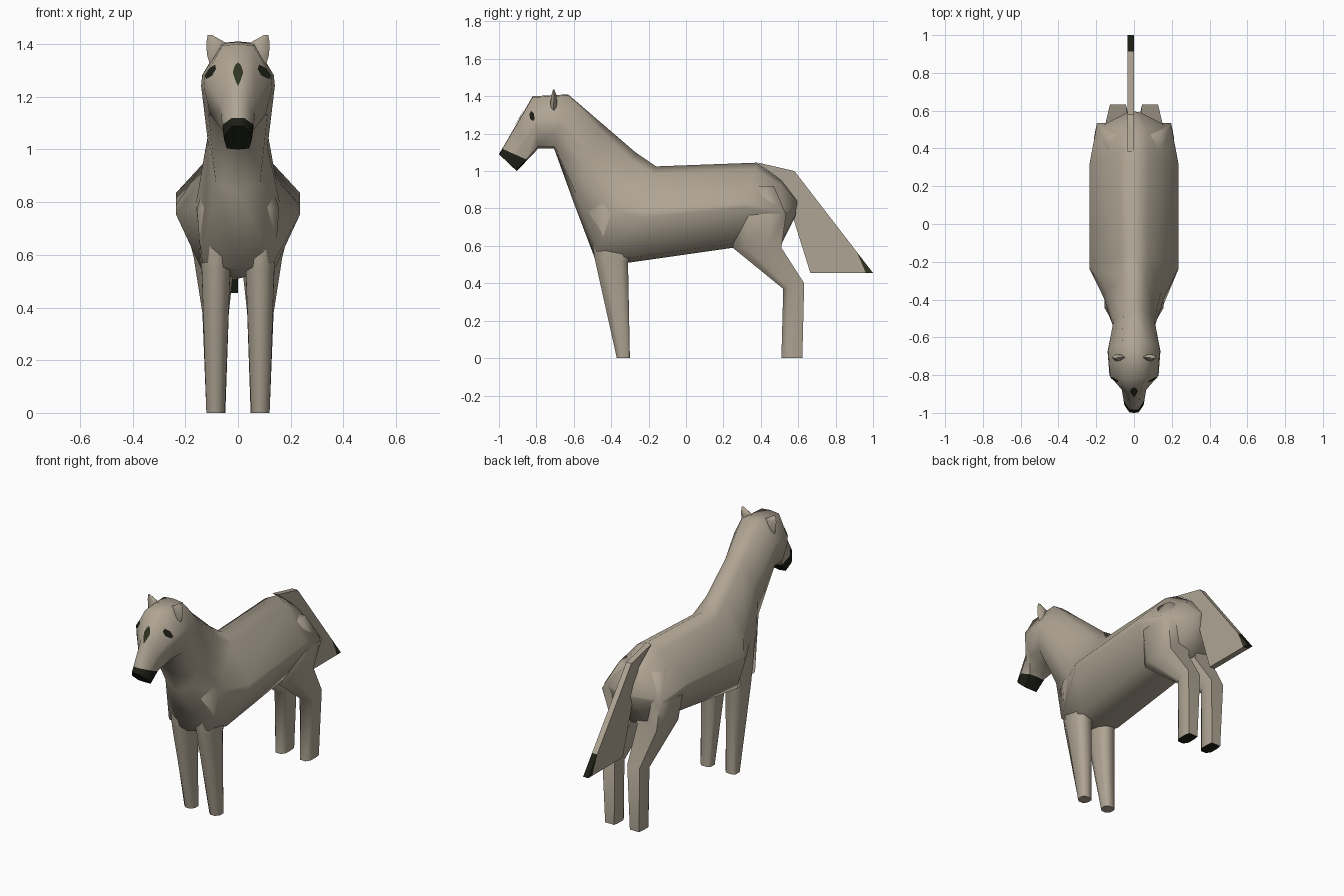
import bpy, bmesh
from mathutils import Vector
from mathutils.bvhtree import BVHTree

if "Cube" in bpy.data.objects:
    bpy.data.objects.remove(bpy.data.objects["Cube"])


def material(name, col):
    m = bpy.data.materials.new(name)
    m.diffuse_color = (*col, 1)
    m.use_nodes = True
    m.node_tree.nodes["Principled BSDF"].inputs["Base Color"].default_value = m.diffuse_color
    return m


MATS = [material("tan coat", (0.43, 0.375, 0.295)),
        material("near black", (0.012, 0.014, 0.008)),
        material("dark olive", (0.028, 0.033, 0.014))]


def closed(half):
    """Mirror a half cross-section into a full loop."""
    return half + [(-u, t) for u, t in reversed(half) if u]


# Cross-sections: u = sideways (-1..1), t = bottom to top (0..1)
TRUNK = closed([(0, 1), (.32, .92), (1, .54), (1, .47), (.57, .05), (0, 0)])
CHEST = closed([(0, 1), (.4, .92), (.9, .62), (1, .45), (.85, .06), (0, 0)])
NECK = closed([(0, 1), (.5, .92), (.97, .6), (1, .42), (.75, .1), (0, 0)])
HEAD = closed([(0, 1), (.45, .98), (.97, .56), (1, .42), (.8, .04), (0, 0)])
LEG = closed([(.4, 1), (1, .72), (1, .2), (.6, 0)])
HIND = closed([(.5, 1), (1, .75), (1, .3), (.85, 0)])
LENS = closed([(.4, 1), (1, .5), (.4, 0)])


def ring(profile, top, bottom, x0, x1):
    """Cross-section spanning top-bottom (y, z) and x0-x1."""
    a, b = Vector((0, *top)), Vector((0, *bottom))
    c, w = (x0 + x1) / 2, (x1 - x0) / 2
    return [b.lerp(a, t) + Vector((c + u * w, 0, 0)) for u, t in profile]


def loft(bm, rings):
    vs = [[bm.verts.new(p) for p in r] for r in rings]
    n = len(vs[0])
    for r, s in zip(vs, vs[1:]):
        for i in range(n):
            j = (i + 1) % n
            bm.faces.new((r[i], r[j], s[j], s[i]))
    bm.faces.new(vs[0])
    bm.faces.new(vs[-1][::-1])
    bmesh.ops.recalc_face_normals(bm, faces=bm.faces)


def finish(bm, name, angle=1.25):
    me = bpy.data.meshes.new(name)
    bm.to_mesh(me)
    ob = bpy.data.objects.new(name, me)
    bpy.context.collection.objects.link(ob)
    for m in MATS:
        me.materials.append(m)
    bpy.ops.object.select_all(action='DESELECT')
    ob.select_set(True)
    bpy.context.view_layer.objects.active = ob
    bpy.ops.object.shade_smooth_by_angle(angle=angle)
    return ob


def cut(bm, faces, co, no):
    geom = set(faces)
    for f in faces:
        geom.update(f.edges)
        geom.update(f.verts)
    bmesh.ops.bisect_plane(bm, geom=list(geom), plane_co=co, plane_no=no)


# Body, neck and head in one loft from rump to nose: profile, top, bottom, half-width
sections = [
    (TRUNK, (.595, .84), (.585, .76), .035),
    (TRUNK, (.51, .95), (.505, .60), .20),
    (TRUNK, (.38, 1.045), (.25, .59), .235),
    (TRUNK, (-.16, 1.025), (-.31, .51), .235),
    (CHEST, (-.27, 1.10), (-.49, .54), .16),
    (NECK, (-.45, 1.255), (-.60, .83), .112),
    (HEAD, (-.63, 1.41), (-.705, 1.12), .14),
    (HEAD, (-.82, 1.40), (-.79, 1.12), .13),
    (HEAD, (-.90, 1.262), (-.85, 1.057), .066),
    (HEAD, (-1.0, 1.09), (-.905, 1.0), .053),
]
body = bmesh.new()
loft(body, [ring(p, t, b, -w, w) for p, t, b, w in sections])
# Dark muzzle below a slanted cut
nose_co, nose_no = Vector((0, -.93, 1.096)), Vector((0, .45, 1))
cut(body, [f for f in body.faces if f.calc_center_median().y < -.82], nose_co, nose_no)
for f in body.faces:
    c = f.calc_center_median()
    if c.y < -.84 and (c - nose_co).dot(nose_no) < 0:
        f.material_index = 1
finish(body, "body_neck_head")
tree = BVHTree.FromBMesh(body)


# Painted marks: thin plates laid on the head surface
def mark(name, starts, direction, mat):
    bm = bmesh.new()
    d = Vector(direction)
    vs = []
    for p in starts:
        hit = tree.ray_cast(Vector(p), d)
        if hit[0] is not None:
            vs.append(bm.verts.new(hit[0] - d * .005))
    for i in range(1, len(vs)):
        j = i + 1 if i + 1 < len(vs) else 1
        f = bm.faces.new((vs[0], vs[i], vs[j]))
        f.normal_update()
        if f.normal.dot(d) > 0:
            f.normal_flip()
        f.material_index = mat
    finish(bm, name)


EYE = [(-.825, 1.293), (-.837, 1.305), (-.828, 1.322), (-.814, 1.308),
       (-.809, 1.28), (-.818, 1.267), (-.834, 1.28)]
SPOT = [(0, 1.29), (0, 1.332), (.012, 1.318), (.02, 1.292), (.01, 1.262),
        (0, 1.24), (-.01, 1.262), (-.02, 1.292), (-.012, 1.318)]
for s, side in ((1, "left"), (-1, "right")):
    mark("eye_" + side, [(s, y, z) for y, z in EYE], (-s, 0, 0), 1)
mark("forehead_spot", [(x, -2, z) for x, z in SPOT], (0, 1, 0), 2)

# Legs and ears: front (y, z), back (y, z), inner x, outer x
FRONT_LEG = [((-.37, 0), (-.30, 0), .05, .12),
             ((-.49, .54), (-.31, .51), .03, .137),
             ((-.52, .78), (-.25, .76), .01, .156),
             ((-.46, 1.0), (-.36, .98), .01, .09)]
HIND_LEG = [((.51, 0), (.622, 0), .048, .12),
            ((.52, .37), (.632, .40), .035, .135),
            ((.25, .59), (.51, .59), .012, .168),
            ((.27, .76), (.535, .77), .01, .212),
            ((.32, .92), (.47, .92), .01, .14)]
EAR = [((-.715, 1.30), (-.70, 1.30), .07, .10),
       ((-.725, 1.36), (-.69, 1.36), .055, .118),
       ((-.72, 1.405), (-.692, 1.405), .046, .12),
       ((-.711, 1.435), (-.704, 1.435), .10, .115)]
for part, rows, prof in (("front_leg", FRONT_LEG, LEG), ("hind_leg", HIND_LEG, HIND),
                         ("ear", EAR, LENS)):
    for s, side in ((1, "left"), (-1, "right")):
        bm = bmesh.new()
        loft(bm, [ring(prof, a, b, s * x0, s * x1) for a, b, x0, x1 in rows])
        if part == "hind_leg":  # dark soles
            for f in bm.faces:
                if f.calc_center_median().z < .01:
                    f.material_index = 1
        finish(bm, part + "_" + side)

# Tail: flat slab with a dark tip and a dark end to its front edge
outline = [(.385, 1.045), (.58, 1.0), (1.0, .455), (.665, .455), (.51, .95)]
bm = bmesh.new()
loft(bm, [[Vector((x, y, z)) for y, z in outline] for x in (-.035, 0)])
tip_co, tip_no = Vector((0, .94, .505)), Vector((0, .105, .045))
cut(bm, list(bm.faces), tip_co, tip_no)
cut(bm, [f for f in bm.faces if f.normal.y < -.5], Vector((0, 0, .51)), Vector((0, 0, 1)))
for f in bm.faces:
    c = f.calc_center_median()
    if (c - tip_co).dot(tip_no) > 0:
        f.material_index = 1 if f.normal.z > .3 else 2
    elif f.normal.y < -.5 and c.z < .51:
        f.material_index = 1
finish(bm, "tail", .6)
